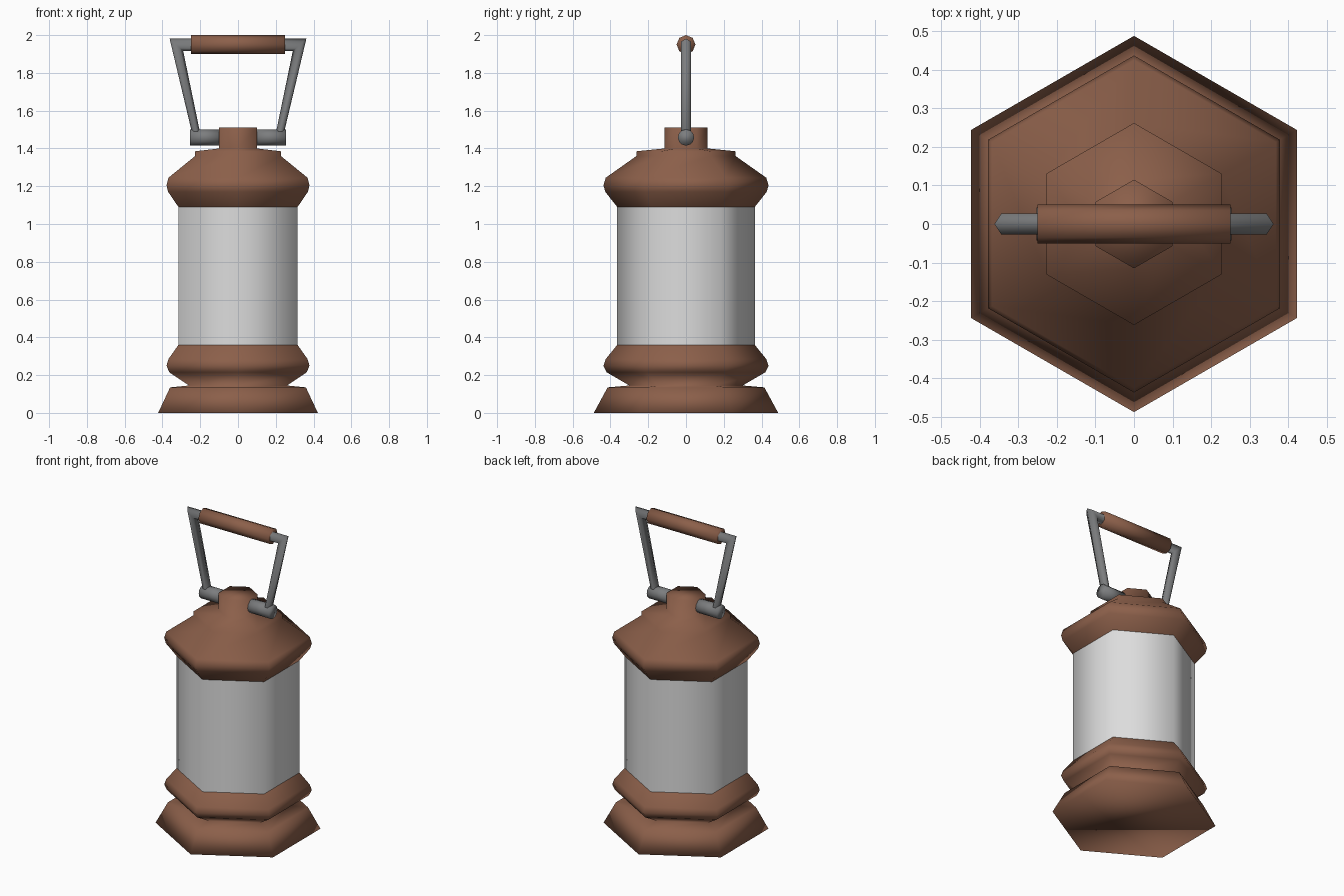
import bpy, bmesh, math
from mathutils import Vector

if "Cube" in bpy.data.objects:
    bpy.data.objects.remove(bpy.data.objects["Cube"])


def material(name, rgb):
    m = bpy.data.materials.new(name)
    m.diffuse_color = (*rgb, 1)
    m.use_nodes = True
    m.node_tree.nodes["Principled BSDF"].inputs["Base Color"].default_value = m.diffuse_color
    return m


BROWN = material("copper brown", (0.26, 0.115, 0.068))
STEEL = material("steel grey", (0.2, 0.205, 0.21))
GLASS = material("frosted white", (0.72, 0.72, 0.72))


def finish(name, bm, mat):
    bmesh.ops.recalc_face_normals(bm, faces=bm.faces)
    for f in bm.faces:
        f.smooth = True
    me = bpy.data.meshes.new(name)
    bm.to_mesh(me)
    bm.free()
    me.materials.append(mat)
    ob = bpy.data.objects.new(name, me)
    bpy.context.collection.objects.link(ob)
    return ob


def loft(name, rings, mat, cap_start=False, cap_end=False):
    """Join rings of points into a skin, optionally closing the ends."""
    bm = bmesh.new()
    loops = [[bm.verts.new(p) for p in ring] for ring in rings]
    n = len(loops[0])
    for a, b in zip(loops, loops[1:]):
        for i in range(n):
            j = (i + 1) % n
            bm.faces.new((a[i], a[j], b[j], b[i]))
    if cap_start:
        bm.faces.new(loops[0][::-1])
    if cap_end:
        bm.faces.new(loops[-1])
    return finish(name, bm, mat)


def ring(centre, u, v, sides):
    c, u, v = Vector(centre), Vector(u), Vector(v)
    return [c + u * math.cos(2 * math.pi * i / sides) + v * math.sin(2 * math.pi * i / sides)
            for i in range(sides)]


def hex_part(name, profile, mat, **caps):
    """Six-sided turned part, corners on the y axis; profile is (radius, z)."""
    return loft(name, [ring((0, 0, z), (0, r, 0), (-r, 0, 0), 6) for r, z in profile],
                mat, **caps)


def x_rod(name, x0, x1, z, r, sides, mat):
    return loft(name, [ring((x, 0, z), (0, 0, r), (0, r, 0), sides) for x in (x0, x1)],
                mat, cap_start=True, cap_end=True)


# Flared foot, waist and lower collar in one skin
hex_part("base", [(0.488, 0), (0.415, 0.135), (0.30, 0.145), (0.42, 0.215),
                  (0.437, 0.25), (0.425, 0.285), (0.364, 0.36)], BROWN, cap_start=True)

# Lamp glass
hex_part("lamp_glass", [(0.364, 0.36), (0.364, 1.09)], GLASS)

# Roof with stepped top and knob
hex_part("roof", [(0.364, 1.09), (0.427, 1.17), (0.437, 1.205), (0.425, 1.245),
                  (0.262, 1.36), (0.262, 1.385), (0.115, 1.40), (0.115, 1.51)],
         BROWN, cap_end=True)

# Hinge pin, one stub on each side of the knob
for side, label in ((-1, "left"), (1, "right")):
    x_rod("hinge_pin_" + label, side * 0.09, side * 0.253, 1.458, 0.043, 12, STEEL)

# Bail: one mitred six-sided bar, tapering down to the hinge
depth = (0, 0.032, 0)
loft("bail", [ring((-0.217, 0, 1.46), (0.021, 0, 0), depth, 6),
              ring((-0.326, 0, 1.948), (0.036, 0, -0.033), depth, 6),
              ring((0.326, 0, 1.948), (-0.036, 0, -0.033), depth, 6),
              ring((0.217, 0, 1.46), (-0.021, 0, 0), depth, 6)], STEEL)

# Hand grip
x_rod("hand_grip", -0.25, 0.25, 1.95, 0.05, 8, BROWN)
